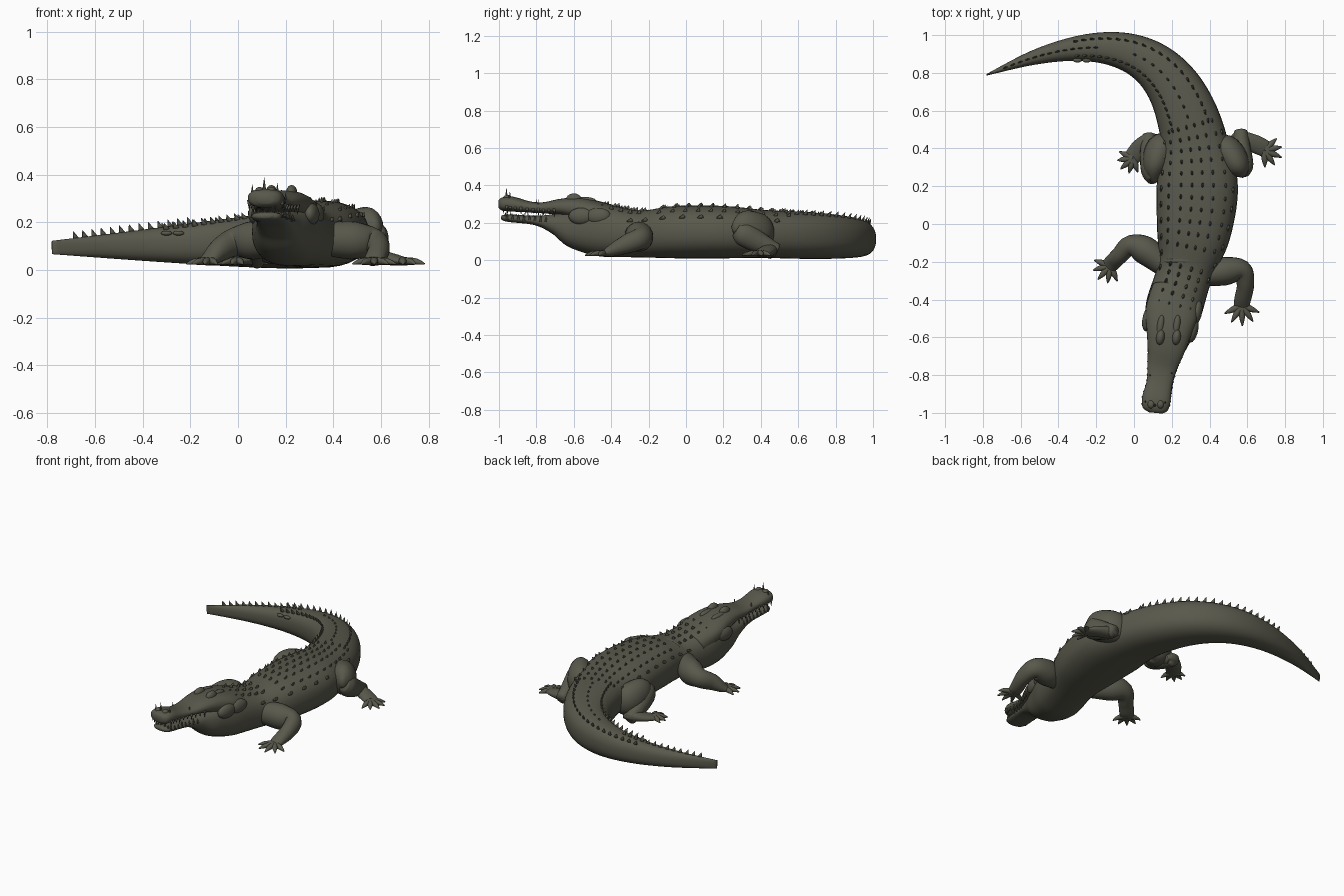
import bpy, bmesh, math
from mathutils import Vector, Matrix

cube = bpy.data.objects.get("Cube")
if cube:
    bpy.data.objects.remove(cube, do_unlink=True)

hide = bpy.data.materials.new("dark olive hide")
hide.use_nodes = True
hide.diffuse_color = (0.1, 0.098, 0.072, 1)
hide.node_tree.nodes["Principled BSDF"].inputs["Base Color"].default_value = hide.diffuse_color

UP = Vector((0, 0, 1))
BACKWARD = Vector((0, 1, 0))


def finish(name, bm):
    bmesh.ops.recalc_face_normals(bm, faces=bm.faces)
    mesh = bpy.data.meshes.new(name)
    bm.to_mesh(mesh)
    bm.free()
    mesh.materials.append(hide)
    for polygon in mesh.polygons:
        polygon.use_smooth = True
    obj = bpy.data.objects.new(name, mesh)
    bpy.context.collection.objects.link(obj)


def sample(path, t):
    """Smooth interpolation through sections of (x, y, z, half width, half height)."""
    last = len(path) - 1
    i = min(int(t), last - 1)
    f = t - i
    before, start, end, after = (Vector(path[min(max(k, 0), last)]) for k in range(i - 1, i + 3))
    tangent_in, tangent_out = (end - before) / 2, (after - start) / 2
    ease = f * f * (3 - 2 * f)
    return (start.lerp(end, ease) + tangent_in * f * (1 - f) ** 2 - tangent_out * f * f * (1 - f))


def frame(path, t):
    section = sample(path, t)
    ahead = sample(path, min(t + 0.05, len(path) - 1))
    behind = sample(path, max(t - 0.05, 0))
    along = Vector((ahead - behind)[:3]).normalized()
    side = along.cross(UP).normalized()
    width, height = max(section[3], 0.002), max(section[4], 0.002)
    return Vector(section[:3]), side, side.cross(along), along, width, height


def rounded(value, n):
    return math.copysign(abs(value) ** (2 / n), value)


def loft(name, path, sides=20, steps=5, n=2):
    bm = bmesh.new()
    rings = []
    angles = [math.tau * j / sides for j in range(sides)]
    for k in range((len(path) - 1) * steps + 1):
        centre, side, up, along, width, height = frame(path, k / steps)
        rings.append([bm.verts.new(centre + side * width * rounded(math.cos(a), n)
                                   + up * height * rounded(math.sin(a), n)) for a in angles])
    for ring, following in zip(rings, rings[1:]):
        for j in range(sides):
            bm.faces.new((ring[j], ring[j - 1], following[j - 1], following[j]))
    bm.faces.new(rings[0])
    bm.faces.new(rings[-1])
    finish(name, bm)


def spike(bm, base, along, up, length, width, height, lean=0):
    """Pointed scale or tooth standing on base, longer in the along direction."""
    across = up.cross(along).normalized()
    along = across.cross(up).normalized()
    turn = Matrix((along, across, up + along * lean)).transposed().to_4x4()
    matrix = Matrix.Translation(base) @ turn @ Matrix.Diagonal((length, width, height, 1))
    bmesh.ops.create_cone(bm, cap_ends=True, segments=6, radius1=1, radius2=0.05, depth=1.4,
                          matrix=matrix @ Matrix.Translation(UP * 0.3))


def walk(path, start, end, gap):
    """Positions along a path at equal distances."""
    t = start
    last = sample(path, t).xyz if len(path[0]) < 5 else Vector(sample(path, t)[:3])
    while t < end:
        point = Vector(sample(path, t)[:3])
        if (point - last).length >= gap:
            last = point
            yield t
        t += 0.01


def scale_row(bm, start, end, gap, offset, length, width, height):
    """Row of scales on the trunk or tail, offset is a fraction of its half width."""
    for t in walk(body, start, end, gap):
        centre, side, up, along, half_width, half_height = frame(body, t)
        top = (1 - abs(offset) ** SQUARENESS) ** (1 / SQUARENESS)
        base = centre + side * half_width * offset + up * half_height * top
        spike(bm, base, along, up + side * offset / 2, length, width, height, lean=0.4)


def blob(bm, centre, radii, yaw=0):
    matrix = Matrix.Translation(centre) @ Matrix.Rotation(yaw, 4, "Z") @ Matrix.Diagonal((*radii, 1))
    bmesh.ops.create_uvsphere(bm, u_segments=14, v_segments=10, radius=1, matrix=matrix)


def tail_section(s):
    """Curved tail that narrows to a point, s runs from hips to tip."""
    r = 1 - s
    bend = [Vector(p) for p in ((.32, .42), (.23, .92), (-.1, 1.08), (-.78, .79))]
    x, y = bend[0] * r ** 3 + bend[1] * 3 * r * r * s + bend[2] * 3 * r * s * s + bend[3] * s ** 3
    return (x, y, .14 - .045 * s, .175 * r ** .8 + .004, .028 + .1 * (1 - s ** 2))


# Lower jaw, throat, trunk and tail in one sweep
SQUARENESS = 2.4
HIPS = 9
body = [(.115, -.985, .228, .03, .01), (.12, -.95, .225, .064, .02), (.145, -.8, .212, .07, .026),
        (.165, -.69, .193, .09, .06), (.185, -.59, .17, .12, .11), (.21, -.45, .16, .15, .14),
        (.27, -.25, .14, .15, .125), (.315, -.05, .15, .195, .14), (.335, .2, .15, .215, .14)]
body += [tail_section(k / 8) for k in range(9)]
loft("body_and_tail", body, sides=32, steps=7, n=SQUARENESS)

# Upper jaw and skull
skull = [(.113, -1, .3, .035, .022), (.115, -.98, .3, .066, .036), (.118, -.93, .3, .076, .04),
         (.135, -.84, .285, .068, .03), (.148, -.76, .28, .078, .03), (.17, -.66, .285, .1, .045),
         (.185, -.57, .275, .12, .06), (.2, -.47, .25, .14, .065), (.225, -.35, .2, .13, .08)]
loft("skull", skull, sides=28, n=SQUARENESS)

# Eyes with brow ridges, nostrils and cheek bumps
bm = bmesh.new()
for x in (.14, .225):
    blob(bm, (x, -.6, .325), (.023, .042, .032), -.15)
    blob(bm, (x, -.54, .318), (.02, .06, .02), -.15)
for x in (.09, .14):
    blob(bm, (x, -.955, .335), (.018, .022, .014))
for x, y in ((.075, -.5), (.33, -.47), (.31, -.56)):
    blob(bm, (x, y, .235), (.03, .07, .045), -.2)
finish("eyes_and_bumps", bm)

# Teeth along both jaws, across the front, and fangs showing above the snout
bm = bmesh.new()
for path, start, end, level, direction in ((skull, .8, 4.9, -.5, -UP), (body, .5, 2.6, .3, UP)):
    for sign in (-1, 1):
        for k, t in enumerate(walk(path, start, end, .03)):
            centre, side, up, along, width, height = frame(path, t)
            base = centre + side * width * .93 * sign + up * height * level
            spike(bm, base, along, direction, .009, .009, .02 if k % 3 else .03)
for k in range(4):
    x = .075 + k * .027
    spike(bm, Vector((x, -.975, .275)), BACKWARD, -UP, .008, .008, .026)
    spike(bm, Vector((x + .01, -.965, .238)), BACKWARD, UP, .008, .008, .02)
for x, y, z in ((.11, -.96, .34), (.06, -.94, .315), (.165, -.945, .32), (.2, -.79, .285),
                (.085, -.8, .285)):
    spike(bm, Vector((x, y, z)), BACKWARD, UP, .01, .01, z * .14)
finish("teeth", bm)

# Scale rows on neck, back and flanks
bm = bmesh.new()
for sign in (-1, 1):
    for offset in (.13, .4, .7):
        scale_row(bm, HIPS - 2.6, HIPS + .8, .062, sign * offset, .017, .009, .015)
    for offset in (.2, .55):
        scale_row(bm, HIPS - 4.3, HIPS - 2.9, .055, sign * offset, .02, .011, .018)
    scale_row(bm, HIPS - 3.5, HIPS + .3, .09, sign * .88, .022, .012, .012)
finish("back_scales", bm)

# Double tail crest closing into a single one at the tip
bm = bmesh.new()
for sign in (-1, 1):
    scale_row(bm, HIPS + .3, HIPS + 6, .042, sign * .58, .02, .008, .026)
scale_row(bm, HIPS + .5, HIPS + 4, .055, 0, .015, .008, .01)
scale_row(bm, HIPS + 5, HIPS + 7.6, .04, 0, .02, .007, .028)
finish("tail_crest", bm)

# Skin fold behind the neck and knobs on the tail flank
loft("neck_fold", [(.14, -.2, .16, .012, .012), (.18, -.195, .235, .012, .012),
                   (.27, -.195, .26, .012, .01), (.36, -.205, .24, .012, .012),
                   (.42, -.21, .17, .012, .012)], sides=10)
bm = bmesh.new()
for x in (-.3, -.25):
    blob(bm, (x, .867, .155), (.024, .012, .01))
finish("tail_knobs", bm)

# Legs share a profile of (z, half width, half height) and differ in their ground plan
front_profile = [(.13, .06, .07), (.125, .075, .08), (.115, .055, .06), (.085, .046, .05),
                 (.05, .044, .032), (.036, .04, .016)]
thigh_profile = [(.14, .05, .07), (.15, .08, .1), (.175, .065, .09), (.18, .012, .02)]
shin_profile = [(.165, .03, .04), (.14, .052, .065), (.09, .048, .055), (.05, .035, .036)]
foot_profile = [(.04, .04, .02), (.055, .042, .033), (.045, .048, .025), (.034, .042, .014)]


def limb(name, plan, profile, drop=0):
    loft(name, [(x, y, z - drop, w, h) for (x, y), (z, w, h) in zip(plan, profile)])


def toes(name, x, y, heading, length):
    """Fan of five tapering clawed toes."""
    for k in range(-2, 3):
        angle = math.radians(heading + k * 33)
        reach = length * (1.1 - .05 * abs(k))
        dx, dy = math.cos(angle) * reach, math.sin(angle) * reach
        loft(f"{name}_toe_{k + 3}", [(x, y, .038, .02, .018), (x + dx * .6, y + dy * .6, .036, .015, .014),
                                     (x + dx, y + dy, .026, .003, .003)], sides=10)


limb("front_left_leg", [(.38, -.27), (.48, -.25), (.57, -.245), (.59, -.32), (.575, -.4),
                        (.568, -.44)], front_profile)
toes("front_left", .57, -.43, 272, .1)
limb("front_right_leg", [(.16, -.22), (.06, -.14), (-.02, -.115), (-.075, -.165), (-.115, -.205),
                         (-.14, -.23)], front_profile)
toes("front_right", -.125, -.22, 228, .09)

limb("hind_left_thigh", [(.42, .42), (.49, .39), (.555, .3), (.585, .25)], thigh_profile)
limb("hind_left_shin", [(.585, .27), (.58, .31), (.57, .4), (.565, .49)], shin_profile)
limb("hind_left_foot", [(.54, .44), (.57, .45), (.65, .42), (.71, .39)], foot_profile)
toes("hind_left", .69, .39, -22, .09)

limb("hind_right_thigh", [(.2, .43), (.145, .4), (.11, .3), (.105, .22)], thigh_profile, drop=.025)
limb("hind_right_shin", [(.1, .23), (.09, .28), (.08, .38), (.08, .47)], shin_profile, drop=.01)
limb("hind_right_foot", [(.12, .43), (.08, .44), (.03, .4), (-.02, .34)], foot_profile)
toes("hind_right", -.005, .35, 222, .08)
